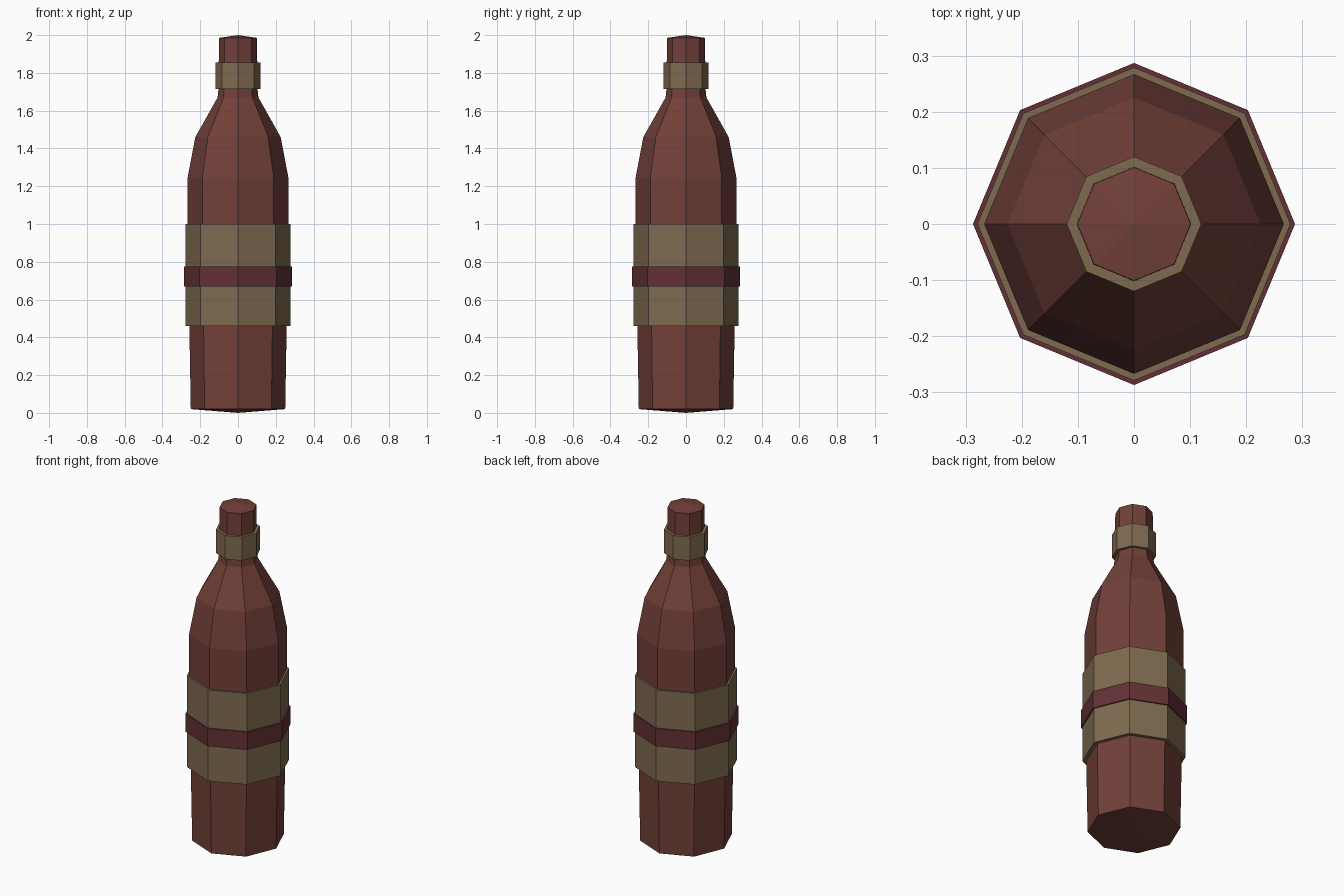
import bpy, bmesh
from math import cos, sin, tau

if "Cube" in bpy.data.objects:
    bpy.data.objects.remove(bpy.data.objects["Cube"])

SIDES = 8


def material(name, rgb):
    mat = bpy.data.materials.new(name)
    mat.diffuse_color = (*rgb, 1)
    mat.use_nodes = True
    mat.node_tree.nodes["Principled BSDF"].inputs["Base Color"].default_value = mat.diffuse_color
    return mat


def lathe(name, profile, mat, closed=False):
    """Spin (radius, z) points around z; radius 0 makes a single pole vertex."""
    bm = bmesh.new()
    rings = []
    for r, z in profile:
        if r == 0:
            rings.append([bm.verts.new((0, 0, z))] * SIDES)
        else:
            rings.append([bm.verts.new((r * cos(tau * i / SIDES), r * sin(tau * i / SIDES), z))
                          for i in range(SIDES)])
    pairs = list(zip(rings, rings[1:]))
    if closed:
        pairs.append((rings[-1], rings[0]))
    for a, b in pairs:
        for i in range(SIDES):
            j = (i + 1) % SIDES
            bm.faces.new(dict.fromkeys((a[i], a[j], b[j], b[i])))
    bmesh.ops.recalc_face_normals(bm, faces=bm.faces)
    mesh = bpy.data.meshes.new(name)
    bm.to_mesh(mesh)
    bm.free()
    mesh.materials.append(mat)
    obj = bpy.data.objects.new(name, mesh)
    bpy.context.collection.objects.link(obj)
    return obj


def band(name, inner, outer, z0, z1, mat):
    return lathe(name, [(inner, z0), (outer, z0), (outer, z1), (inner, z1)], mat, closed=True)


glass = material("brown_glass", (0.17, 0.051, 0.041))
paper = material("tan_paper", (0.21, 0.145, 0.08))
red = material("dark_red", (0.125, 0.03, 0.035))

# Bottle body with shallow pointed base and top
lathe("bottle_body", [(0, 0), (0.25, 0.02), (0.267, 1.0), (0.267, 1.245), (0.226, 1.46),
                      (0.108, 1.67), (0.103, 1.72), (0.101, 1.985), (0, 2.0)], glass)

# Main label, its stripe and the neck label
band("body_label", 0.245, 0.279, 0.46, 1.0, paper)
band("label_stripe", 0.27, 0.287, 0.67, 0.775, red)
band("neck_label", 0.095, 0.12, 1.715, 1.855, paper)
